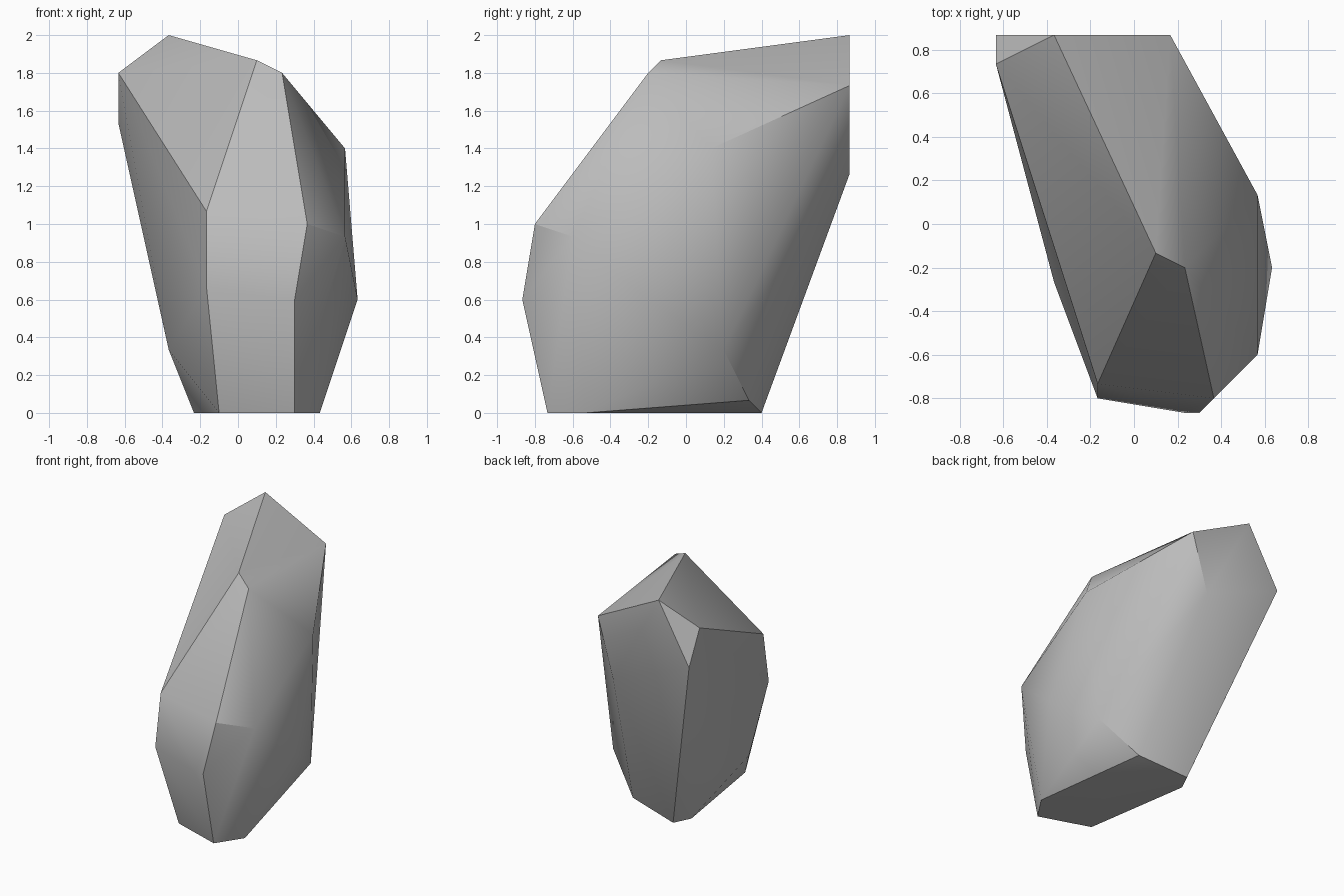
import bpy
import bmesh
from math import radians
from mathutils import Vector

cube = bpy.data.objects.get("Cube")
if cube:
    bpy.data.objects.remove(cube, do_unlink=True)

# Corner points of the boulder, in chisel steps, level by level from the ground up
STEP = 1 / 15
foot = [(4, -11, 0), (6, -8, 0), (-2, -9, 0), (-4, 4, 0), (-3, 6, 0), (3, 5, 1)]
belly = [(7, 3, 5), (-6, -4, 5), (9, -3, 9), (4, -13, 9), (3, -13, 9), (-3, -12, 10)]
shoulder = [(8, -9, 14), (5, -12, 15), (-3, -11, 16), (0, 13, 19), (8, 2, 21), (-10, 13, 23)]
crown = [(2, 13, 26), (3, -3, 27), (-10, 11, 27), (1, -2, 28), (-6, 13, 30)]


def make_material(name, colour):
    mat = bpy.data.materials.new(name)
    mat.use_nodes = True
    mat.diffuse_color = colour
    mat.node_tree.nodes["Principled BSDF"].inputs["Base Color"].default_value = colour
    return mat


def make_boulder(name, levels, material):
    """Wrap a convex skin around the corner points."""
    bm = bmesh.new()
    for level in levels:
        for x, y, z in level:
            bm.verts.new(Vector((x + 0.5, y, z)) * STEP)
    bmesh.ops.convex_hull(bm, input=bm.verts)
    loose = [v for v in bm.verts if not v.link_faces]
    bmesh.ops.delete(bm, geom=loose, context='VERTS')
    # Merge triangles that lie in one plane into clean facets
    bmesh.ops.dissolve_limit(bm, angle_limit=radians(1), verts=bm.verts, edges=bm.edges)
    bmesh.ops.recalc_face_normals(bm, faces=bm.faces)
    mesh = bpy.data.meshes.new(name)
    bm.to_mesh(mesh)
    bm.free()
    mesh.materials.append(material)
    obj = bpy.data.objects.new(name, mesh)
    bpy.context.collection.objects.link(obj)
    return obj


stone = make_material("stone_grey", (0.5, 0.5, 0.5, 1))
boulder = make_boulder("boulder", [foot, belly, shoulder, crown], stone)

# Soft shading across shallow bends, crisp creases elsewhere
bpy.ops.object.select_all(action='DESELECT')
boulder.select_set(True)
bpy.context.view_layer.objects.active = boulder
bpy.ops.object.shade_smooth_by_angle(angle=radians(30))
